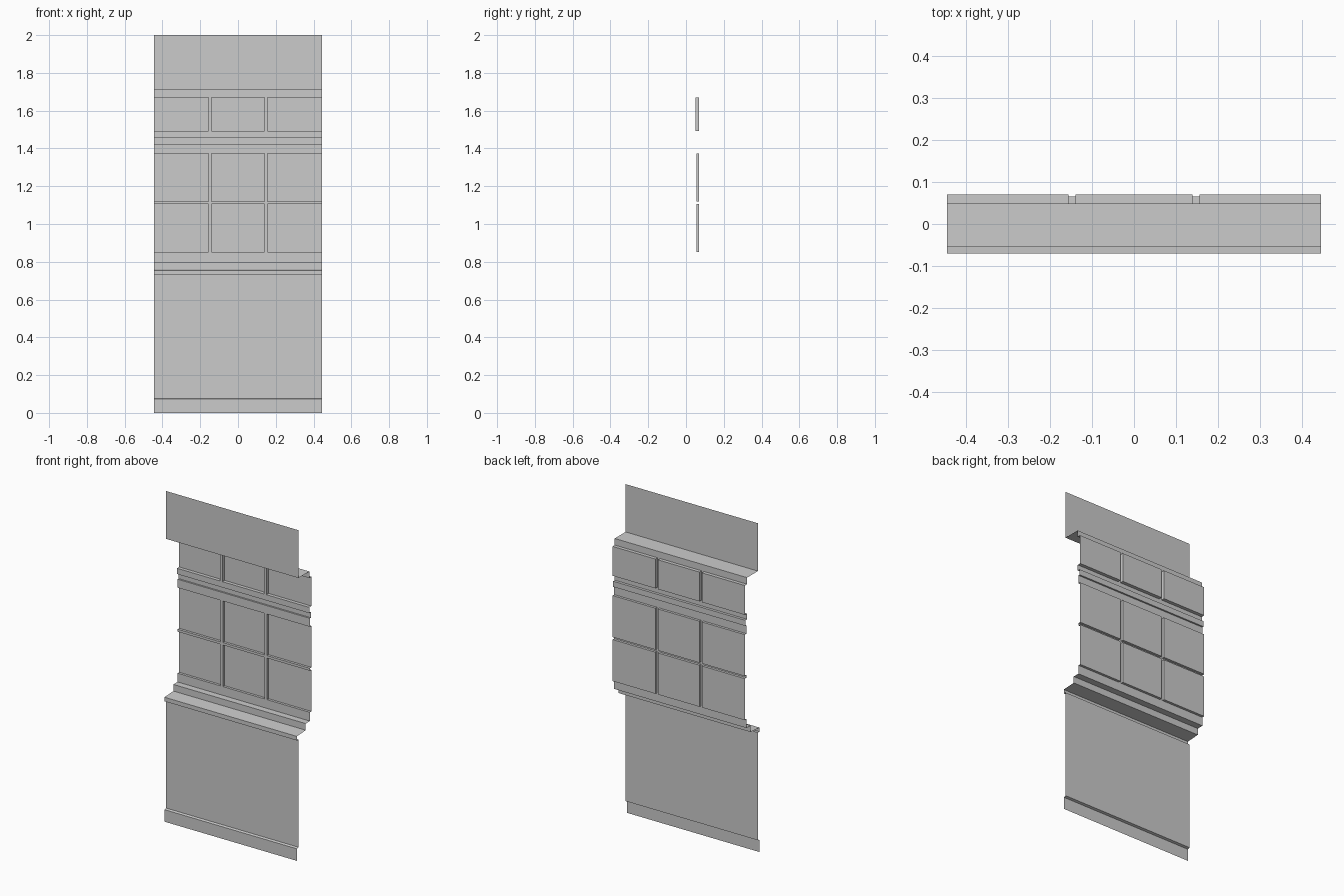
import bpy

if "Cube" in bpy.data.objects:
    bpy.data.objects.remove(bpy.data.objects["Cube"])

W = 0.444            # half width of the wall module
WALL, LIP = -0.055, -0.07
GLASS = 0.07
BAR_IN, BAR_OUT = 0.139, 0.156   # vertical glazing bar edges


def make(name, quads):
    """Build a mesh object from a list of four-corner faces."""
    verts, faces = [], []
    for q in quads:
        faces.append(list(range(len(verts), len(verts) + 4)))
        verts += q
    mesh = bpy.data.meshes.new(name)
    mesh.from_pydata(verts, [], faces)
    ob = bpy.data.objects.new(name, mesh)
    bpy.context.collection.objects.link(ob)
    return ob


def sweep(name, profile, x0=-W, x1=W):
    """Open (y, z) profile, listed bottom to top, swept along x."""
    make(name, [[(x0, a[0], a[1]), (x1, a[0], a[1]),
                 (x1, b[0], b[1]), (x0, b[0], b[1])]
                for a, b in zip(profile, profile[1:])])


def window_row(name, z0, z1, face):
    """Three recessed panes divided by two glazing bars at depth 'face'."""
    panes = [(-W, -BAR_OUT), (-BAR_IN, BAR_IN), (BAR_OUT, W)]
    for i, (x0, x1) in enumerate(panes):
        sweep(f"{name}_pane_{i + 1}",
              [(face, z0), (GLASS, z0), (GLASS, z1), (face, z1)], x0, x1)
    for side, s in (("left", -1), ("right", 1)):
        a, b = sorted((s * BAR_IN, s * BAR_OUT))
        path = [(a, GLASS), (a, face), (b, face), (b, GLASS)]
        make(f"{name}_bar_{side}",
             [[(p[0], p[1], z0), (q[0], q[1], z0),
               (q[0], q[1], z1), (p[0], p[1], z1)]
              for p, q in zip(path, path[1:])])


UP, LOW = 0.049, 0.055   # frame depths of upper and lower windows

# skirting, lower wall, projecting sill and bottom frame
sweep("lower_wall", [(LIP, 0), (LIP, 0.073), (WALL, 0.077), (WALL, 0.73),
                     (LIP, 0.73), (LIP, 0.755), (0.015, 0.76),
                     (0.015, 0.80), (LOW, 0.80), (LOW, 0.853)])
# thin rail between the two lower window rows
sweep("middle_rail", [(LOW, 1.105), (LOW, 1.12)])
# transom with a recessed strip
sweep("transom", [(LOW, 1.372), (LOW, 1.423), (0.065, 1.423),
                  (0.065, 1.457), (UP, 1.457), (UP, 1.492)])
# top frame, soffit and overhanging upper wall
sweep("upper_wall", [(UP, 1.67), (UP, 1.71), (WALL, 1.71), (WALL, 2.0)])

# glazing
window_row("bottom_window", 0.853, 1.105, LOW)
window_row("middle_window", 1.12, 1.372, LOW)
window_row("top_window", 1.492, 1.67, UP)
